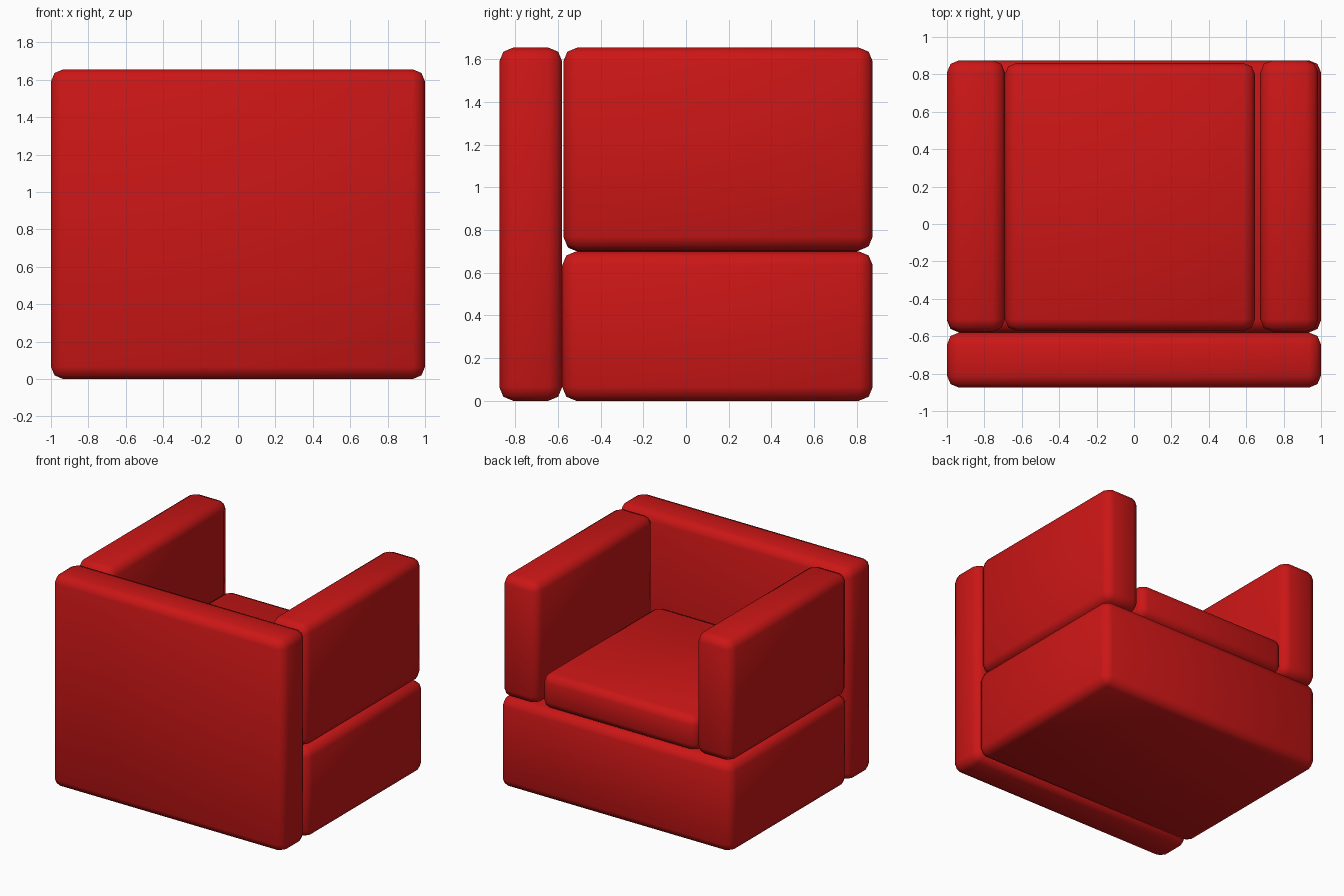
import bpy

if "Cube" in bpy.data.objects:
    bpy.data.objects.remove(bpy.data.objects["Cube"])

red = bpy.data.materials.new("red_upholstery")
red.diffuse_color = (0.6, 0.008, 0.008, 1)
red.use_nodes = True
red.node_tree.nodes["Principled BSDF"].inputs["Base Color"].default_value = red.diffuse_color


def padded_block(name, x, y, z, radius=0.065):
    """Soft-edged block spanning the given (min, max) ranges."""
    centre = [(a + b) / 2 for a, b in (x, y, z)]
    bpy.ops.mesh.primitive_cube_add(size=1, location=centre)
    ob = bpy.context.object
    ob.name = name
    ob.scale = [b - a for a, b in (x, y, z)]
    bpy.ops.object.transform_apply(location=False, rotation=False, scale=True)
    bevel = ob.modifiers.new("soft_edges", 'BEVEL')
    bevel.width = radius
    bevel.segments = 2
    bevel.limit_method = 'NONE'
    bpy.ops.object.shade_smooth()
    ob.data.materials.append(red)
    return ob


# Backrest slab and base
padded_block("backrest", (-1, 1), (-0.875, -0.58), (0, 1.655))
padded_block("base", (-1, 1), (-0.58, 0.875), (0, 0.70))

# Armrests resting on the base
arm_y, arm_z = (-0.575, 0.875), (0.705, 1.655)
for name, x in (("left_armrest", (-1, -0.69)), ("right_armrest", (0.675, 0.985))):
    padded_block(name, x, arm_y, arm_z)

# Loose seat cushion between the arms
padded_block("seat_cushion", (-0.69, 0.647), (-0.57, 0.86), (0.70, 0.97), 0.06)
